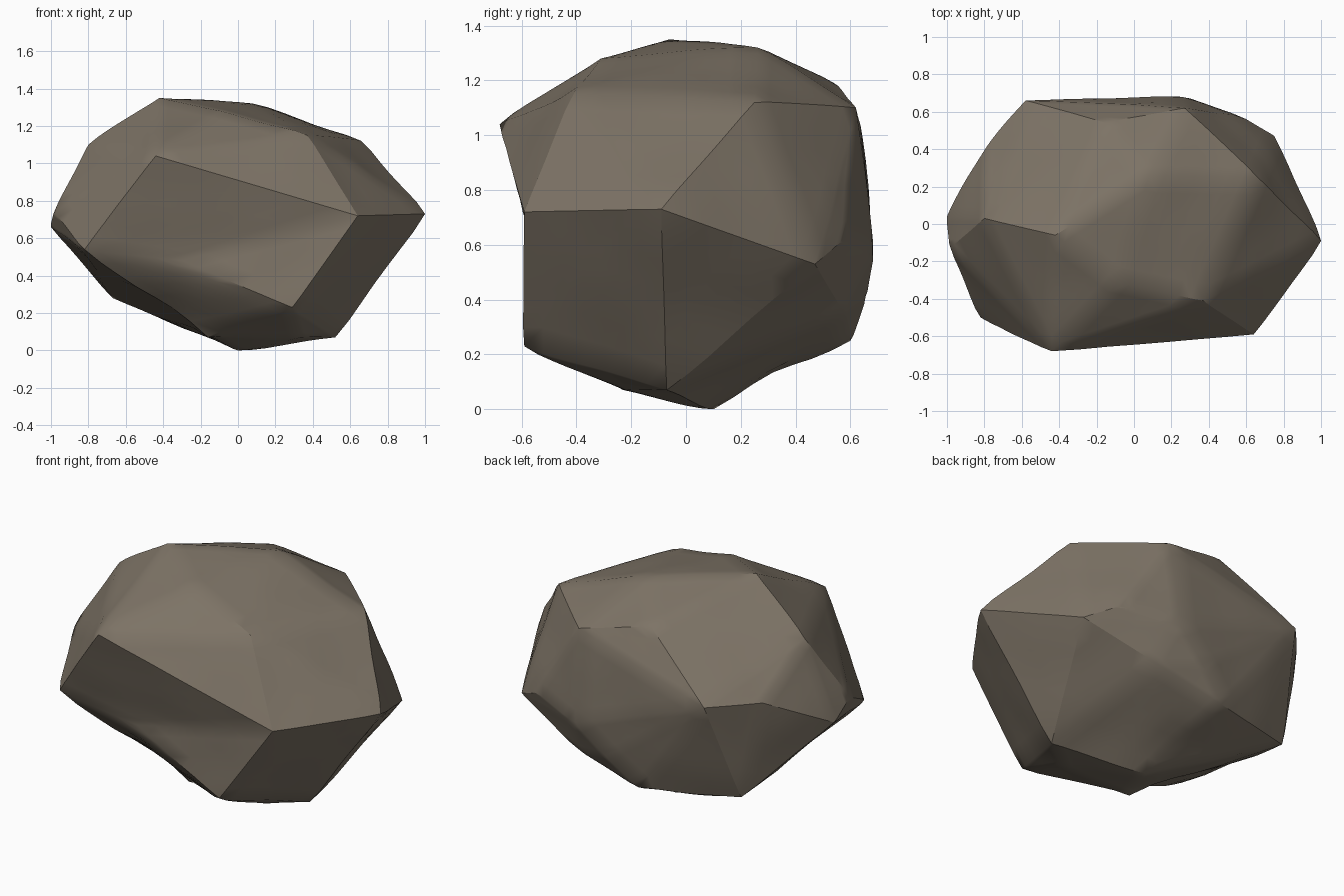
import bpy
import bmesh
import math
from mathutils import Vector, noise

if "Cube" in bpy.data.objects:
    bpy.data.objects.remove(bpy.data.objects["Cube"], do_unlink=True)

# Main corners of the boulder, grouped by region
CROWN = [(-.42, -.06, 1.35), (.08, .26, 1.32), (-.09, -.31, 1.28), (.37, -.41, 1.15),
         (.66, .25, 1.12), (-.8, .03, 1.1), (-.15, .54, 1.19), (.27, .62, 1.1)]
BROW_LEFT, BROW_RIGHT = (-.44, -.68, 1.04), (.64, -.59, .72)
CHIN_LEFT, CHIN_RIGHT = (-.82, -.5, .54), (.29, -.59, .23)
CHIN_MIDDLE = (-.3, -.52, .48)
FRONT = [BROW_LEFT, BROW_RIGHT, CHIN_LEFT, CHIN_RIGHT]
SIDES = [(1, -.09, .73), (.75, .47, .53), (-.98, -.13, .74), (-1, .04, .66),
         (-.79, .41, .86)]
BACK = [(-.58, .66, .87), (.25, .68, .57), (.57, .57, .62), (-.11, .6, .25),
        (.07, .655, .41), (.32, .57, .36)]
BASE = [(0, .1, 0), (.52, -.07, .07), (-.16, -.23, .07), (.34, -.22, .07),
        (-.67, .44, .28)]
# Shallow hollows underneath: centre, radius, push
HOLLOWS = [((-.34, -.2, .2), .22, (0, .02, .04)),
           ((-.08, .32, .1), .15, (0, 0, .035))]


def stone_material():
    mat = bpy.data.materials.new("brown_grey_stone")
    mat.use_nodes = True
    colour = (.205, .172, .132, 1)
    mat.diffuse_color = colour
    shader = next(n for n in mat.node_tree.nodes if n.type == 'BSDF_PRINCIPLED')
    shader.inputs["Base Color"].default_value = colour
    shader.inputs["Roughness"].default_value = .9
    return mat


def corner_edge(bm, a, b):
    ends = [min(bm.verts, key=lambda v: (v.co - Vector(p)).length) for p in (a, b)]
    return bm.edges.get(ends)


# Faceted shell stretched over the corners
bm = bmesh.new()
for p in CROWN + FRONT + SIDES + BACK + BASE:
    bm.verts.new(p)
bmesh.ops.convex_hull(bm, input=bm.verts[:])
bmesh.ops.delete(bm, geom=[v for v in bm.verts if not v.link_faces], context='VERTS')

# Bend the lower front ridge inward so the front face is slightly hollow
ridge = corner_edge(bm, CHIN_LEFT, CHIN_RIGHT)
if ridge:
    cut = bmesh.ops.subdivide_edges(bm, edges=[ridge], cuts=1)
    middle = next(g for g in cut['geom_inner'] if isinstance(g, bmesh.types.BMVert))
    middle.co = CHIN_MIDDLE
    diagonal = corner_edge(bm, BROW_LEFT, CHIN_RIGHT)
    if diagonal:
        bmesh.utils.edge_rotate(diagonal)
corners = {v.co.copy().freeze() for v in bm.verts}

# Finer facets, slightly swollen and weathered; main corners stay put
bmesh.ops.subdivide_edges(bm, edges=bm.edges[:], cuts=6, use_grid_fill=True)
bmesh.ops.recalc_face_normals(bm, faces=bm.faces[:])
bm.normal_update()
offsets = {}
for v in bm.verts:
    if v.co.copy().freeze() in corners:
        continue
    move = v.normal * (.004 + .01 * noise.noise(v.co * 3.5))
    for centre, radius, push in HOLLOWS:
        distance = (v.co - Vector(centre)).length
        move += Vector(push) * math.exp(-(distance / radius) ** 2)
    offsets[v] = move
for v, move in offsets.items():
    v.co += move
    v.co.z = max(v.co.z, 0)

mesh = bpy.data.meshes.new("boulder")
bm.to_mesh(mesh)
bm.free()
mesh.materials.append(stone_material())
boulder = bpy.data.objects.new("boulder", mesh)
bpy.context.collection.objects.link(boulder)

# Soft faces, crisp ridges
bpy.ops.object.select_all(action='DESELECT')
boulder.select_set(True)
bpy.context.view_layer.objects.active = boulder
bpy.ops.object.shade_smooth_by_angle(angle=math.radians(30))
